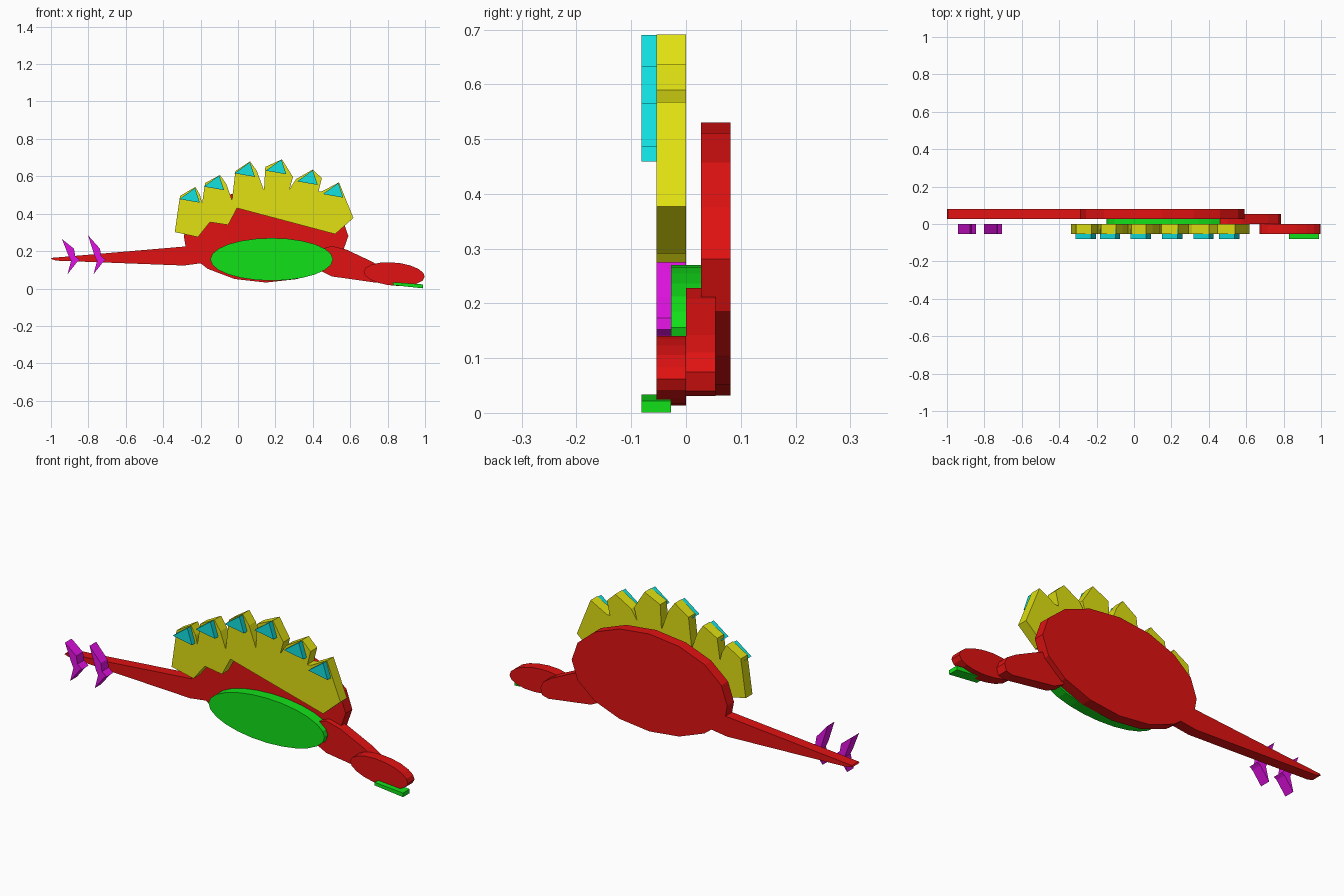
import bpy, bmesh, math


def material(name, rgb):
    m = bpy.data.materials.new(name)
    m.diffuse_color = (*rgb, 1)
    return m


RED = material("red", (0.75, 0.006, 0.006))
GREEN = material("green", (0.006, 0.75, 0.01))
YELLOW = material("yellow", (0.75, 0.75, 0.006))
CYAN = material("cyan", (0.006, 0.75, 0.75))
MAGENTA = material("magenta", (0.75, 0.006, 0.75))
LAYER = 0.054


def slab(name, outline, y, mat):
    """Extrude an x/z outline backwards from y by one layer."""
    bm = bmesh.new()
    face = bm.faces.new([bm.verts.new((x, y, z)) for x, z in outline])
    ext = bmesh.ops.extrude_face_region(bm, geom=[face])
    verts = [g for g in ext["geom"] if isinstance(g, bmesh.types.BMVert)]
    bmesh.ops.translate(bm, verts=verts, vec=(0, LAYER, 0))
    bmesh.ops.recalc_face_normals(bm, faces=bm.faces)
    me = bpy.data.meshes.new(name)
    bm.to_mesh(me)
    bm.free()
    me.materials.append(mat)
    ob = bpy.data.objects.new(name, me)
    bpy.context.collection.objects.link(ob)
    return ob


def ellipse(cx, cz, rx, rz, n, tilt=0):
    pts = []
    for i in range(n):
        a = 2 * math.pi * i / n
        u, v = rx * math.cos(a), rz * math.sin(a)
        pts.append((cx + u * math.cos(tilt) - v * math.sin(tilt),
                    cz + u * math.sin(tilt) + v * math.cos(tilt)))
    return pts


# Body disc with the tail running out of its left side
body = ellipse(0.15, 0.281, 0.44, 0.249, 16)
tail = [(-0.28, 0.225), (-0.995, 0.164), (-1.0, 0.158), (-0.97, 0.149),
        (-0.29, 0.123), (-0.2, 0.135)]
slab("body_and_tail", body[:9] + tail + body[10:], 0.027, RED)

# Neck
slab("neck", [(0.42, 0.17), (0.45, 0.212), (0.5, 0.228), (0.58, 0.208),
              (0.72, 0.142), (0.77, 0.11), (0.785, 0.075), (0.775, 0.04),
              (0.74, 0.031), (0.5, 0.065), (0.45, 0.09), (0.42, 0.13)],
     0.0, RED)

# Belly, head and jaw
slab("belly", ellipse(0.18, 0.156, 0.328, 0.114, 24), -0.027, GREEN)
slab("head", ellipse(0.835, 0.077, 0.164, 0.062, 18, -0.09), -0.054, RED)
slab("jaw", [(0.83, 0.034), (0.99, 0.022), (0.99, 0.001), (0.83, 0.018)],
     -0.081, GREEN)

# Back crest: lobed top from left to right, stepped lower edge back again
crest_top = [(-0.338, 0.302), (-0.31, 0.495), (-0.228, 0.543), (-0.203, 0.5),
             (-0.192, 0.455), (-0.176, 0.564), (-0.096, 0.607), (-0.062, 0.557),
             (-0.032, 0.473), (-0.014, 0.628), (0.064, 0.68), (0.1, 0.63),
             (0.139, 0.525), (0.146, 0.65), (0.235, 0.691), (0.294, 0.596),
             (0.276, 0.532), (0.31, 0.585), (0.4, 0.636), (0.448, 0.59),
             (0.43, 0.518), (0.45, 0.52), (0.54, 0.568), (0.617, 0.377)]
crest_bottom = [(0.519, 0.291), (0.38, 0.329), (0.395, 0.393), (0.24, 0.366),
                (0.299, 0.478), (0.278, 0.437), (0.128, 0.441), (0.107, 0.41),
                (-0.005, 0.43), (-0.053, 0.34), (-0.15, 0.355), (-0.214, 0.275)]
slab("crest", crest_top + crest_bottom, -0.054, YELLOW)

# Triangular tips, placed by their peaks
for i, (px, pz) in enumerate([(-0.23, 0.538), (-0.1, 0.605), (0.064, 0.676),
                              (0.232, 0.69), (0.4, 0.633), (0.537, 0.565)]):
    tri = [(px - 0.083, pz - 0.06), (px, pz), (px + 0.026, pz - 0.079)]
    # The tips only project in front of the crest
    slab(f"crest_tip_{i + 1}", tri, -0.081, CYAN)

# Tail spikes
for i, (dx, top) in enumerate([(0, 0.264), (0.139, 0.285)]):
    pts = [(-0.941, top), (-0.877, 0.213), (-0.87, 0.173), (-0.845, 0.152),
           (-0.861, 0.141), (-0.911, 0.077), (-0.893, 0.147), (-0.905, 0.172)]
    slab(f"tail_spike_{i + 1}", [(x + dx, z) for x, z in pts], -0.054, MAGENTA)
